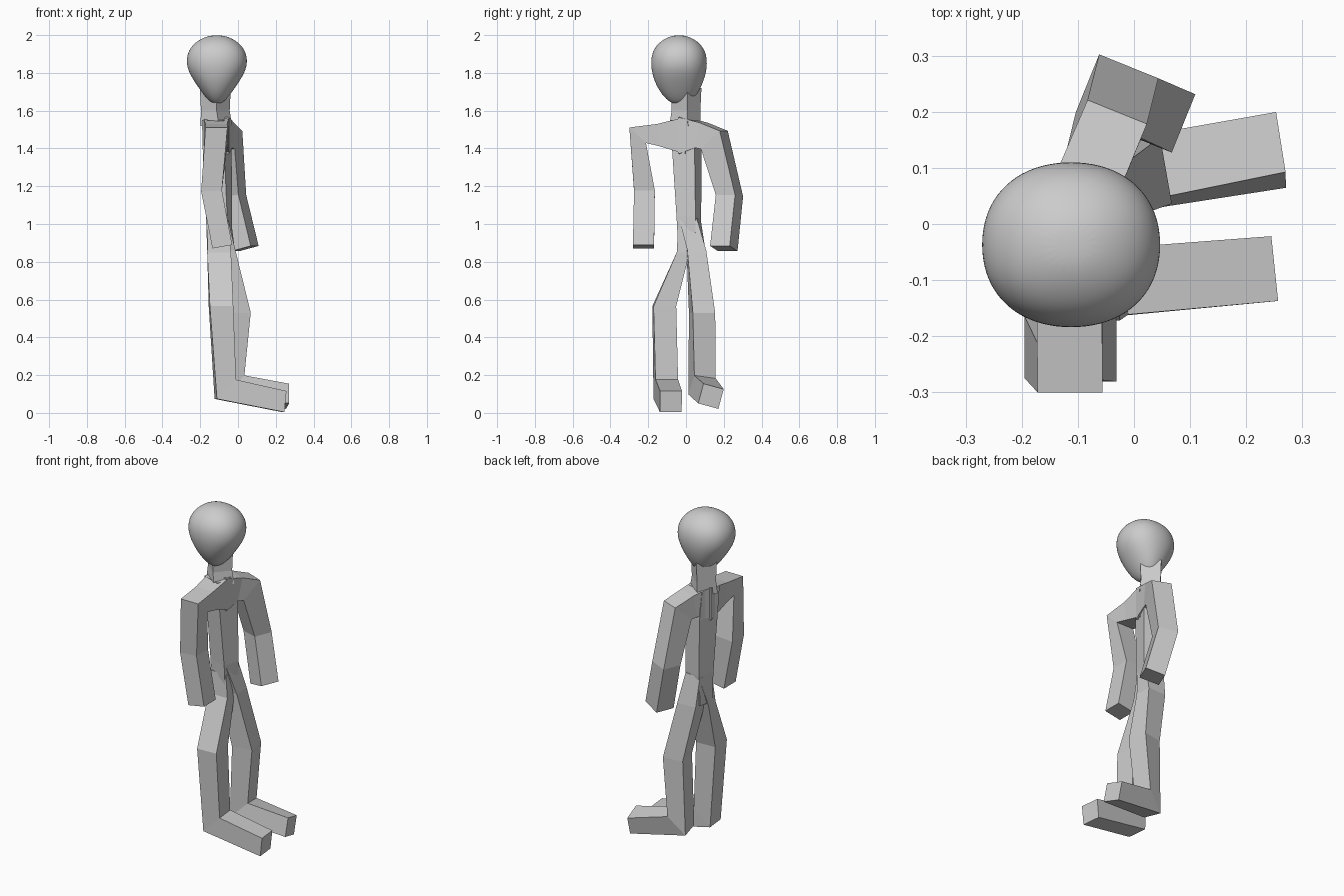
import bpy, bmesh
from math import radians, cos, sin, pi
from mathutils import Vector, Matrix


def make_object(name, rings, smooth=False):
    """Skin a list of equal-length point rings into a closed tube."""
    bm = bmesh.new()
    loops = [[bm.verts.new(p) for p in ring] for ring in rings]
    n = len(loops[0])
    for a, b in zip(loops, loops[1:]):
        for i in range(n):
            j = (i + 1) % n
            bm.faces.new((a[i], a[j], b[j], b[i]))
    bm.faces.new(loops[0])
    bm.faces.new(loops[-1])
    bmesh.ops.recalc_face_normals(bm, faces=bm.faces)
    for f in bm.faces:
        f.smooth = smooth
    mesh = bpy.data.meshes.new(name)
    bm.to_mesh(mesh)
    bm.free()
    ob = bpy.data.objects.new(name, mesh)
    bpy.context.collection.objects.link(ob)
    return ob


def section(x, y, z, hf, hs, yaw=0, pitch=0, roll=0):
    """Rectangular section: half sizes forward (+x) and sideways (+y), then turned."""
    rot = (Matrix.Rotation(radians(yaw), 3, 'Z') @ Matrix.Rotation(radians(roll), 3, 'X')
           @ Matrix.Rotation(radians(-pitch), 3, 'Y'))
    return [Vector((x, y, z)) + rot @ Vector((a * hf, b * hs, 0))
            for a, b in ((1, 1), (-1, 1), (-1, -1), (1, -1))]


def limb(name, *sections):
    return make_object(name, [section(*s) for s in sections])


# torso and neck
limb("torso",
     (-.10, .015, .86, .055, .045, -12),
     (-.10, .015, 1.04, .058, .052, -15),
     (-.11, .005, 1.38, .06, .062, -18),
     (-.115, -.01, 1.55, .06, .06, -18))
limb("neck",
     (-.115, -.005, 1.52, .06, .06, -35),
     (-.12, 0, 1.60, .054, .054, -40),
     (-.12, 0, 1.72, .058, .058, -40))

# arms, from the chest over the shoulder to the hand
limb("right_arm",
     (-.115, .01, 1.468, .07, .098, -12, 0, -90),
     (-.115, -.145, 1.47, .058, .06, 0, 0, -82),
     (-.114, -.256, 1.47, .058, .06, 0, 0, -43),
     (-.14, -.22, 1.175, .055, .055, 0, 3),
     (-.083, -.225, .88, .053, .056, 0, 10))
limb("left_arm",
     (-.115, -.02, 1.468, .07, .098, -18, 0, 90),
     (-.08, .08, 1.47, .058, .068, -22, 0, 78),
     (-.05, .150, 1.445, .057, .072, -22, 0, 42),
     (-.03, .23, 1.15, .057, .055, -22, 4),
     (.037, .20, .87, .057, .056, -22, 14))

# legs, each bending at the ankle into a foot
limb("right_leg",
     (-.10, .01, .98, .055, .045, -8),
     (-.10, -.015, .85, .063, .034, 0),
     (-.09, -.115, .565, .062, .06, 3),
     (-.067, -.107, .125, .072, .06, 6, 45),
     (.245, -.08, .06, .056, .058, 6, 84))
limb("left_leg",
     (-.10, .02, 1.03, .055, .048, -10),
     (-.075, .055, .86, .06, .05, 2),
     (-.002, .085, .53, .06, .06, 10),
     (-.025, .085, .14, .072, .058, 10, 45, -8),
     (.262, .132, .088, .054, .056, 9, 88, -15))

# smooth egg-shaped head: height, half width x, half width y, centre y
profile = ((1.636, .018, .035, -.03), (1.65, .040, .062, -.032), (1.69, .075, .098, -.035),
           (1.75, .118, .130, -.037), (1.81, .154, .147, -.037), (1.86, .164, .151, -.037),
           (1.91, .156, .143, -.037), (1.955, .125, .115, -.037), (1.985, .077, .07, -.037),
           (1.999, .03, .028, -.037))


def power(v):
    return abs(v) ** 0.92 * (1 if v >= 0 else -1)


angles = [2 * pi * i / 20 for i in range(20)]
head = make_object("head", [[(-.112 + rx * power(cos(a)), cy + ry * power(sin(a)), z)
                             for a in angles] for z, rx, ry, cy in profile], True)
head.modifiers.new("smooth", 'SUBSURF').levels = 2
head.modifiers["smooth"].render_levels = 2
